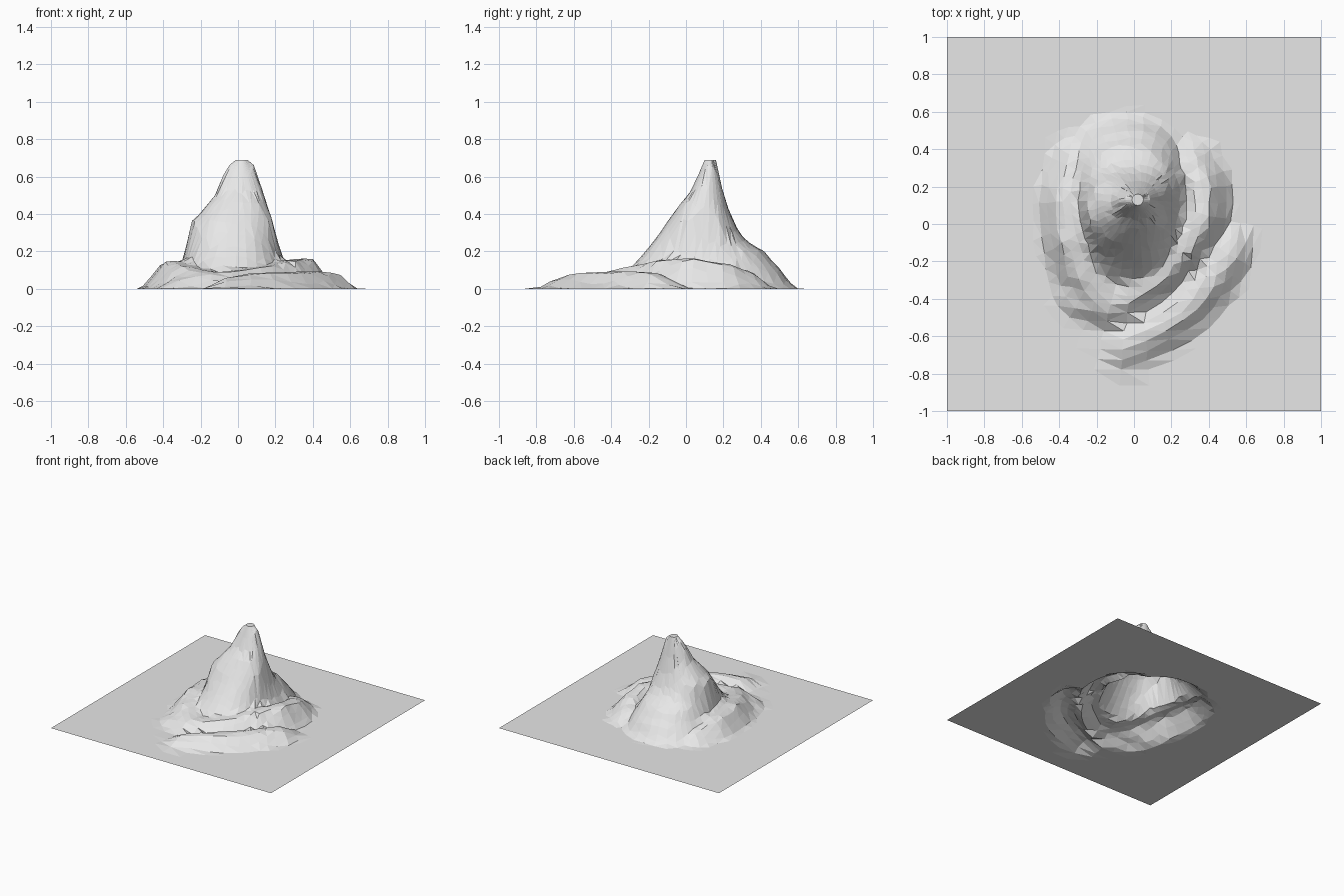
import bpy, bmesh, math, random
from mathutils import Vector

if "Cube" in bpy.data.objects:
    bpy.data.objects.remove(bpy.data.objects["Cube"])

random.seed(4)

# Main peak as stacked contour ovals: z, xmin, xmax, ymin, ymax
LEVELS = [
    (0.00, -0.43, 0.34, -0.42, 0.60),
    (0.04, -0.39, 0.31, -0.38, 0.55),
    (0.10, -0.33, 0.275, -0.31, 0.51),
    (0.20, -0.27, 0.225, -0.22, 0.42),
    (0.27, -0.26, 0.205, -0.165, 0.31),
    (0.36, -0.25, 0.195, -0.10, 0.255),
    (0.45, -0.165, 0.155, -0.04, 0.22),
    (0.53, -0.105, 0.13, 0.03, 0.195),
    (0.60, -0.085, 0.11, 0.06, 0.18),
    (0.69, -0.035, 0.078, 0.097, 0.163),
]

# Spiral terraces: (half width, ridge points x, y, z)
ARMS = [
    (0.145, [(-0.04, -0.655, 0.06), (0.10, -0.58, 0.085), (0.27, -0.45, 0.09),
             (0.41, -0.30, 0.095), (0.50, -0.16, 0.085)]),
    (0.165, [(0.30, 0.30, 0.10), (0.36, 0.20, 0.135), (0.355, 0.02, 0.165),
             (0.27, -0.12, 0.155), (0.12, -0.28, 0.12), (-0.08, -0.40, 0.09)]),
    (0.165, [(-0.30, 0.32, 0.09), (-0.36, 0.14, 0.14), (-0.34, -0.08, 0.15),
             (-0.28, -0.25, 0.125), (-0.16, -0.39, 0.095)]),
    (0.11, [(-0.31, -0.40, 0.06), (-0.12, -0.46, 0.08)]),
]


def peak_height(x, y):
    prev = None
    for z, x0, x1, y0, y1 in LEVELS:
        u = abs((x - (x0 + x1) / 2) / ((x1 - x0) / 2))
        v = abs((y - (y0 + y1) / 2) / ((y1 - y0) / 2))
        f = 1 - (u ** 2.3 + v ** 2.3) ** (1 / 2.3)
        if f < 0:
            if prev is None:
                return 0.0
            return prev[0] + (z - prev[0]) * prev[1] / (prev[1] - f)
        prev = (z, f)
    return LEVELS[-1][0]


def arm_height(x, y, width, pts):
    best = 0.0
    p = Vector((x, y))
    for a, b in zip(pts, pts[1:]):
        a2, b2 = Vector(a[:2]), Vector(b[:2])
        d = b2 - a2
        t = max(0, min(1, (p - a2).dot(d) / d.length_squared))
        k = (p - a2 - d * t).length / width
        if k < 1:
            z = a[2] + (b[2] - a[2]) * t
            best = max(best, z * min(1, 1.45 * (1 - k)) * (1 - 0.12 * k))
    return best


def height(x, y):
    return max([peak_height(x, y)] + [arm_height(x, y, w, p) for w, p in ARMS])


# Terrain sheet: rings running from the summit out to the square border
SIDE = 11
border = []
for i in range(SIDE):
    s = -1 + 2 * i / SIDE
    border.append((s, -1))
for i in range(SIDE):
    border.append((1, -1 + 2 * i / SIDE))
for i in range(SIDE):
    border.append((1 - 2 * i / SIDE, 1))
for i in range(SIDE):
    border.append((-1, 1 - 2 * i / SIDE))

CX, CY = 0.02, 0.13
steps = [0.03, 0.065] + [0.065 + 0.041 * i for i in range(1, 19)] + [0.88, 1.0]

bm = bmesh.new()
rings = []
for t in steps:
    ring = []
    for bx, by in border:
        # Blend round rings near the peak into the square edge
        dx, dy = bx - CX, by - CY
        blend = 1 if t > 0.8 else t / 0.8
        r = math.hypot(dx, dy)
        scale = (1 / r) * (1 - blend) + blend
        x, y = CX + dx * scale * t, CY + dy * scale * t
        if 0.1 < t < 0.8:
            x += random.uniform(-0.008, 0.008)
            y += random.uniform(-0.008, 0.008)
        ring.append(bm.verts.new((x, y, height(x, y))))
    rings.append(ring)

bm.faces.new(rings[0])
n = len(border)
for inner, outer in zip(rings, rings[1:]):
    for i in range(n):
        j = (i + 1) % n
        bm.faces.new((inner[i], outer[i], outer[j], inner[j]))
bmesh.ops.triangulate(bm, faces=[f for f in bm.faces if len(f.verts) == 4])
bm.normal_update()

mesh = bpy.data.meshes.new("mountain_terrain")
bm.to_mesh(mesh)
bm.free()
obj = bpy.data.objects.new("mountain_terrain", mesh)
bpy.context.collection.objects.link(obj)

# Plain grey stone
mat = bpy.data.materials.new("light_grey_stone")
mat.diffuse_color = (0.8, 0.8, 0.8, 1)
mat.use_nodes = True
mat.node_tree.nodes["Principled BSDF"].inputs["Base Color"].default_value = mat.diffuse_color
mesh.materials.append(mat)
